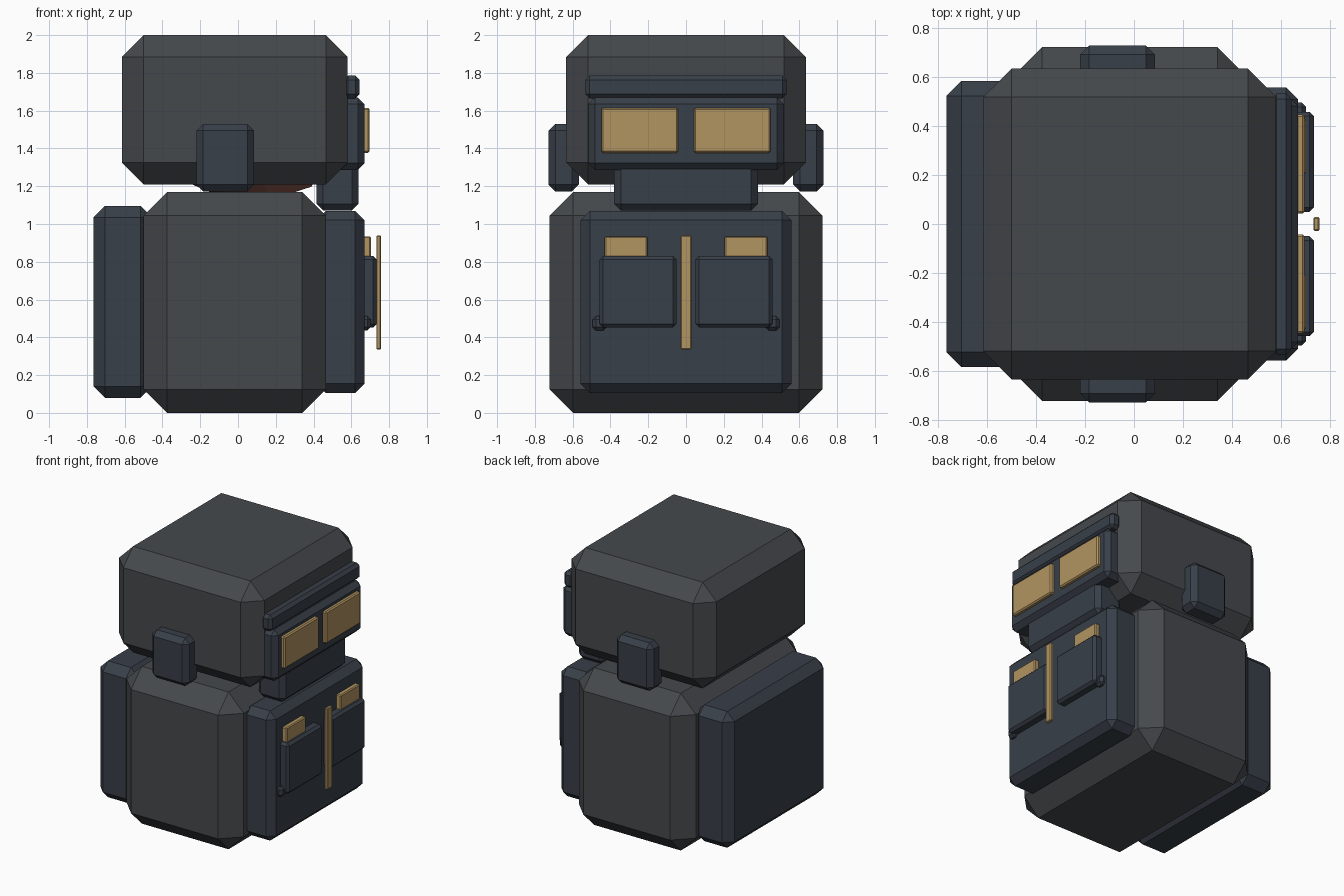
import bpy
import bmesh
from mathutils import Matrix, Vector

if "Cube" in bpy.data.objects:
    bpy.data.objects.remove(bpy.data.objects["Cube"])


def material(name, rgb):
    m = bpy.data.materials.new(name)
    m.diffuse_color = (*rgb, 1)
    m.use_nodes = True
    m.node_tree.nodes["Principled BSDF"].inputs["Base Color"].default_value = m.diffuse_color
    return m


FABRIC = material("charcoal", (0.060, 0.066, 0.072))
PANEL = material("dark_blue", (0.040, 0.050, 0.066))
GOLD = material("gold", (0.45, 0.30, 0.12))
SKIN = material("skin", (0.25, 0.09, 0.07))


def finish(name, bm, mat):
    mesh = bpy.data.meshes.new(name)
    bm.to_mesh(mesh)
    bm.free()
    mesh.materials.append(mat)
    ob = bpy.data.objects.new(name, mesh)
    bpy.context.collection.objects.link(ob)
    return ob


def box(name, x, y, z, bevel, mat):
    """Chamfered box from (min, max) ranges."""
    size = Vector((x[1] - x[0], y[1] - y[0], z[1] - z[0]))
    centre = Vector((sum(x) / 2, sum(y) / 2, sum(z) / 2))
    bm = bmesh.new()
    bmesh.ops.create_cube(bm, size=1, matrix=Matrix.Translation(centre) @ Matrix.Diagonal((*size, 1)))
    ob = finish(name, bm, mat)
    mod = ob.modifiers.new("chamfer", 'BEVEL')
    mod.width = bevel
    mod.segments = 1
    mod.limit_method = 'NONE'
    return ob


def pair(name, x, y, z, bevel, mat):
    """The same box on both sides of the y = 0 plane."""
    box(name + "_left", x, y, z, bevel, mat)
    box(name + "_right", x, (-y[1], -y[0]), z, bevel, mat)


# Main body masses
box("torso", (-0.50, 0.465), (-0.722, 0.722), (0, 1.17), 0.125, FABRIC)
box("hood", (-0.615, 0.58), (-0.634, 0.634), (1.21, 2.0), 0.115, FABRIC)
box("backpack", (-0.765, -0.455), (-0.583, 0.583), (0.08, 1.095), 0.06, PANEL)

# Inner head, peeking out between hood and torso
bm = bmesh.new()
bmesh.ops.create_icosphere(
    bm, subdivisions=2, radius=1,
    matrix=Matrix.Translation((0.04, 0, 1.45)) @ Matrix.Rotation(0.2, 4, 'Y')
    @ Matrix.Diagonal((0.46, 0.42, 0.34, 1)))
finish("inner_head", bm, SKIN)

# Face: visor, brow, chin guard, lenses
box("visor_plate", (0.50, 0.67), (-0.517, 0.517), (1.287, 1.67), 0.035, PANEL)
box("brow_bar", (0.56, 0.643), (-0.533, 0.533), (1.665, 1.785), 0.022, PANEL)
box("chin_guard", (0.415, 0.638), (-0.38, 0.38), (1.072, 1.33), 0.035, PANEL)
pair("lens", (0.65, 0.697), (0.042, 0.448), (1.377, 1.615), 0.009, GOLD)

# Ear pads
for side, y in (("left", (0.567, 0.728)), ("right", (-0.728, -0.567))):
    box("ear_pad_" + side, (-0.22, 0.085), y, (1.173, 1.53), 0.036, PANEL)

# Chest panel with pockets, tabs, clips and zip
box("chest_panel", (0.415, 0.67), (-0.558, 0.558), (0.105, 1.07), 0.05, PANEL)
pair("pocket", (0.65, 0.734), (0.05, 0.458), (0.453, 0.83), 0.018, PANEL)
pair("pocket_tab", (0.66, 0.703), (0.204, 0.431), (0.74, 0.935), 0.007, GOLD)
pair("pocket_clip", (0.64, 0.703), (0.42, 0.495), (0.436, 0.512), 0.018, PANEL)
box("zip_strip", (0.732, 0.757), (-0.028, 0.028), (0.335, 0.94), 0.005, GOLD)
